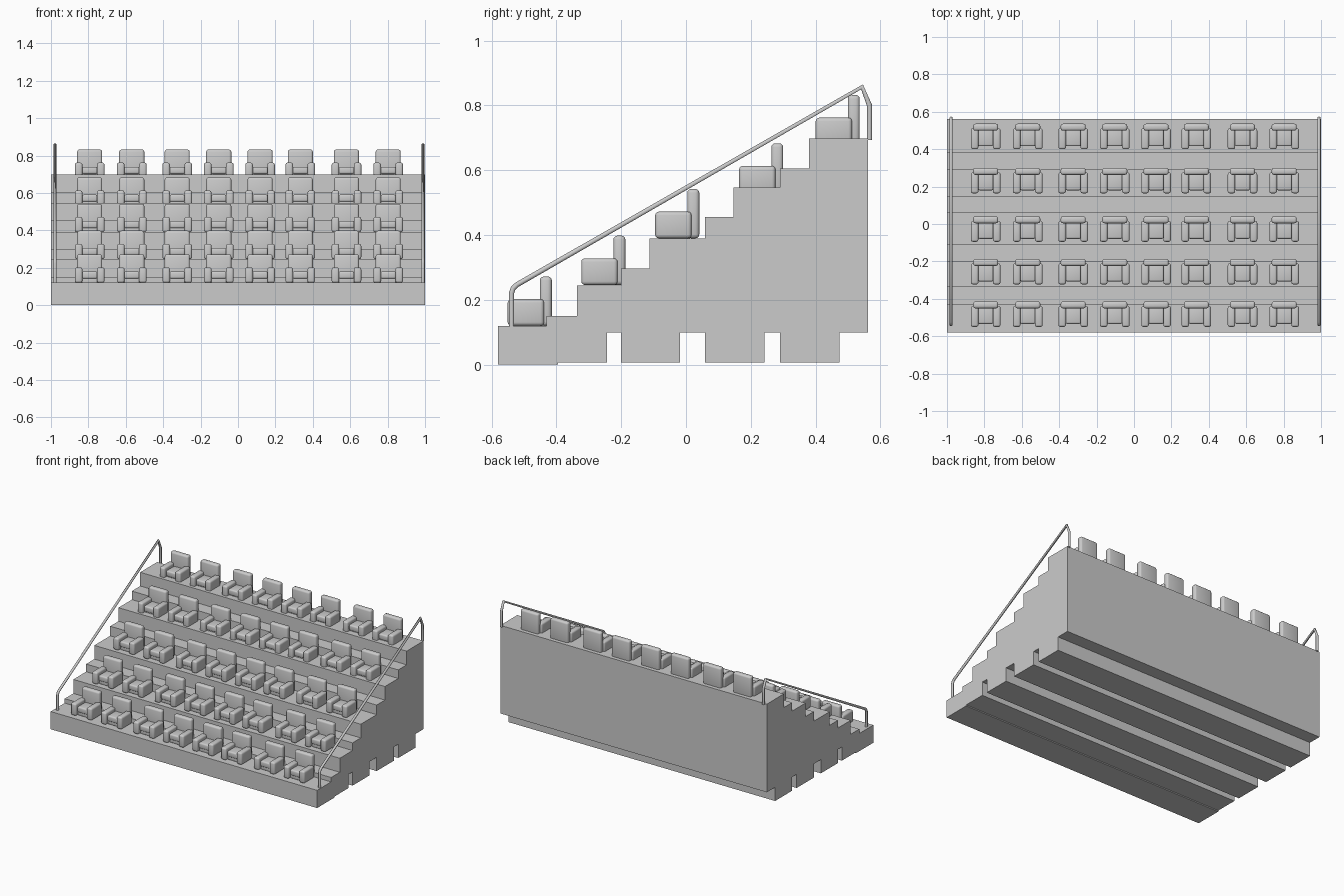
import bpy, bmesh
from mathutils import Vector, Matrix

if "Cube" in bpy.data.objects:
    bpy.data.objects.remove(bpy.data.objects["Cube"])


def link(name, data):
    ob = bpy.data.objects.new(name, data)
    bpy.context.collection.objects.link(ob)
    return ob


# Stepped platform: side profile (y, z) extruded along x
profile = [
    (-0.58, 0), (-0.58, 0.12), (-0.43, 0.12), (-0.43, 0.15), (-0.337, 0.15),
    (-0.337, 0.245), (-0.2, 0.245), (-0.2, 0.297), (-0.112, 0.297),
    (-0.112, 0.39), (0.058, 0.39), (0.058, 0.455), (0.147, 0.455),
    (0.147, 0.547), (0.29, 0.547), (0.29, 0.605), (0.38, 0.605), (0.38, 0.698),
    (0.562, 0.698), (0.562, 0.10),
    # underside with three slots
    (0.473, 0.10), (0.473, 0.007), (0.29, 0.007), (0.29, 0.10), (0.242, 0.10),
    (0.242, 0.007), (0.058, 0.007), (0.058, 0.10), (-0.018, 0.10),
    (-0.018, 0.007), (-0.2, 0.007), (-0.2, 0.10), (-0.243, 0.10),
    (-0.243, 0.007), (-0.395, 0.007), (-0.395, 0)]
bm = bmesh.new()
face = bm.faces.new([bm.verts.new((-1, y, z)) for y, z in profile])
ext = bmesh.ops.extrude_face_region(bm, geom=[face])
bmesh.ops.translate(bm, vec=(2, 0, 0),
                    verts=[v for v in ext["geom"] if isinstance(v, bmesh.types.BMVert)])
bmesh.ops.recalc_face_normals(bm, faces=bm.faces)
mesh = bpy.data.meshes.new("stepped_platform")
bm.to_mesh(mesh)
bm.free()
link("stepped_platform", mesh)


def rounded_box(bm, lo, hi, radius):
    lo, hi = Vector(lo), Vector(hi)
    size = hi - lo
    part = bmesh.new()
    bmesh.ops.create_cube(part, size=1, matrix=Matrix.Translation((lo + hi) / 2)
                          @ Matrix.Diagonal((*size, 1)))
    bmesh.ops.bevel(part, geom=part.edges[:], offset=radius, segments=3,
                    profile=0.5, affect='EDGES')
    tmp = bpy.data.meshes.new("tmp")
    part.to_mesh(tmp)
    part.free()
    bm.from_mesh(tmp)
    bpy.data.meshes.remove(tmp)


# One armchair; origin at the front of the arms, floor level
bm = bmesh.new()
for s in (-1, 1):
    a, b = sorted((s * 0.039, s * 0.079))
    rounded_box(bm, (a, 0, 0), (b, 0.112, 0.082), 0.011)            # armrest
rounded_box(bm, (-0.067, 0.099, 0), (0.067, 0.136, 0.152), 0.012)  # backrest
rounded_box(bm, (-0.041, 0.016, 0.022), (0.041, 0.11, 0.060), 0.009)  # cushion
rounded_box(bm, (-0.041, 0.024, 0), (0.041, 0.11, 0.03), 0.003)     # base
chair = bpy.data.meshes.new("seat")
bm.to_mesh(chair)
bm.free()
chair.shade_smooth()
chair.set_sharp_from_angle(angle=0.7)

# Five rows of eight seats
columns = (-0.793, -0.568, -0.325, -0.103, 0.118, 0.333, 0.58, 0.803)
rows = ((-0.55, 0.12), (-0.323, 0.246), (-0.095, 0.39), (0.164, 0.531), (0.4, 0.68))
for r, (y, z) in enumerate(rows):
    for c, x in enumerate(columns):
        link(f"seat_{r + 1}_{c + 1}", chair).location = (x, y, z)

# Handrails on both sides
path = [(-0.538, 0.115), (-0.538, 0.222), (-0.533, 0.236), (-0.521, 0.247),
        (0.543, 0.857), (0.566, 0.80), (0.566, 0.693)]
for name, x in (("left_handrail", -0.978), ("right_handrail", 0.989)):
    cu = bpy.data.curves.new(name, 'CURVE')
    cu.dimensions = '3D'
    cu.bevel_depth = 0.0085
    cu.bevel_resolution = 3
    cu.use_fill_caps = True
    sp = cu.splines.new('POLY')
    sp.points.add(len(path) - 1)
    for p, (y, z) in zip(sp.points, path):
        p.co = (x, y, z, 1)
    link(name, cu)
